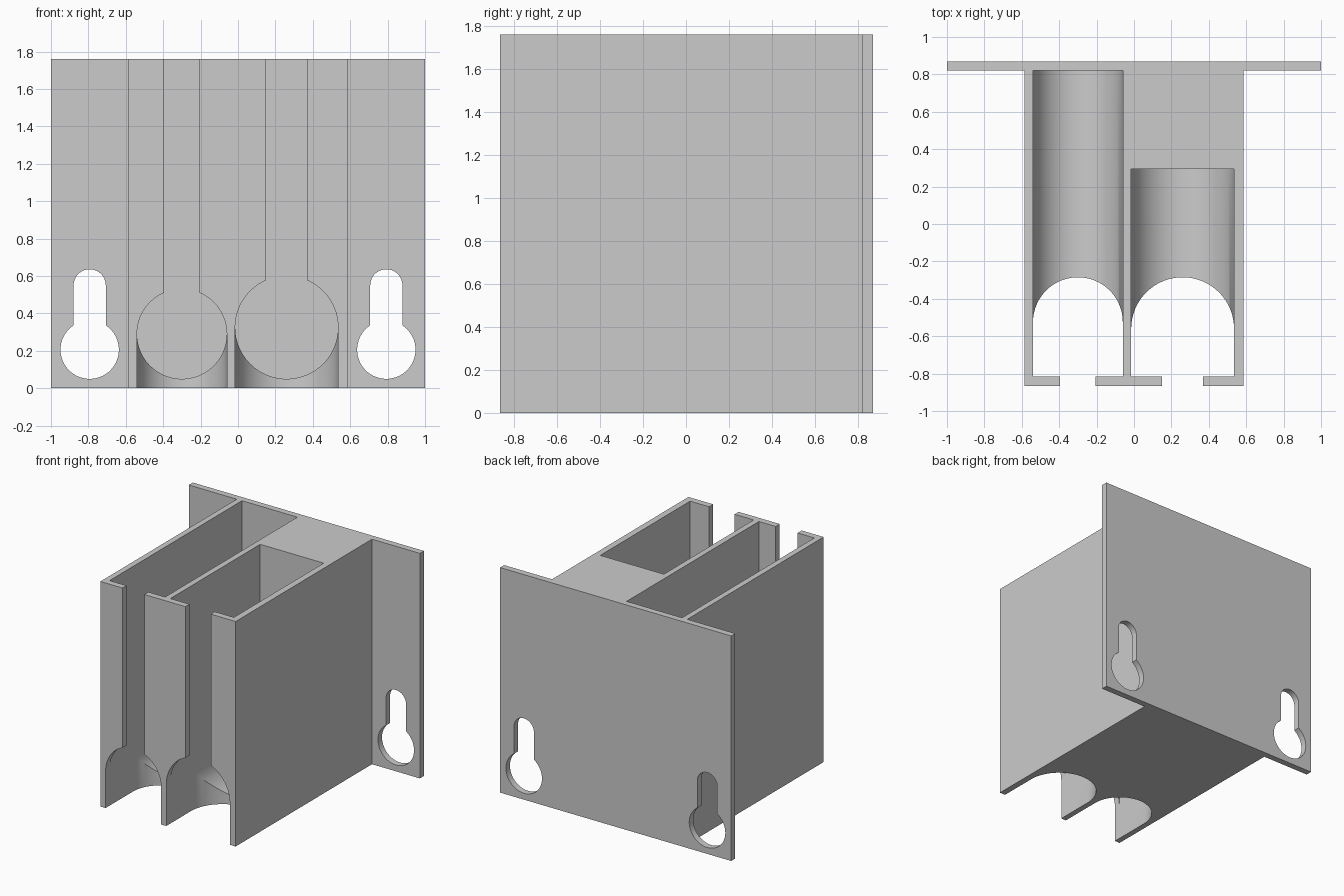
import bpy, bmesh, math
from mathutils import Vector

old = bpy.data.objects.get("Cube")
if old:
    bpy.data.objects.remove(old, do_unlink=True)

HEIGHT = 1.76
FRONT, PLATE_FRONT, BACK = -0.865, 0.82, 0.87
WALL = 0.05

grey = bpy.data.materials.new("plain grey")
grey.use_nodes = True
grey.diffuse_color = (0.6, 0.6, 0.6, 1)
grey.node_tree.nodes["Principled BSDF"].inputs["Base Color"].default_value = (0.6, 0.6, 0.6, 1)


def arc(cx, cy, r, start, end, steps=48):
    """Points on a circular arc, angles in radians."""
    return [(cx + r * math.cos(start + (end - start) * i / steps),
             cy + r * math.sin(start + (end - start) * i / steps))
            for i in range(steps + 1)]


def prism(name, outline, low, high, axis):
    """Extrude a flat outline along z (plan outline) or y (front outline)."""
    bm = bmesh.new()
    place = (lambda a, b: (a, b, low)) if axis == "z" else (lambda a, b: (a, low, b))
    face = bm.faces.new([bm.verts.new(place(a, b)) for a, b in outline])
    ext = bmesh.ops.extrude_face_region(bm, geom=[face])
    move = Vector((0, 0, high - low)) if axis == "z" else Vector((0, high - low, 0))
    bmesh.ops.translate(bm, vec=move,
                        verts=[g for g in ext["geom"] if isinstance(g, bmesh.types.BMVert)])
    bmesh.ops.recalc_face_normals(bm, faces=bm.faces)
    mesh = bpy.data.meshes.new(name)
    bm.to_mesh(mesh)
    bm.free()
    obj = bpy.data.objects.new(name, mesh)
    bpy.context.collection.objects.link(obj)
    return obj


def cut(target, cutter):
    """Subtract a cutter and discard it."""
    cutter.hide_render = True
    mod = target.modifiers.new("cut", "BOOLEAN")
    mod.operation = "DIFFERENCE"
    mod.solver = "EXACT"
    mod.object = cutter
    bpy.context.view_layer.objects.active = target
    bpy.ops.object.modifier_apply(modifier=mod.name)
    bpy.data.objects.remove(cutter, do_unlink=True)


# Holder block and wall plate as one T-shaped plan
half = 0.585
side = [(half, FRONT), (half, PLATE_FRONT), (1, PLATE_FRONT), (1, BACK)]
plan = side + [(-x, y) for x, y in reversed(side)]
holder = prism("wall_dispenser", plan, 0, HEIGHT, "z")
holder.data.materials.append(grey)

# Two bays: centre x, radius, back of bay, half width of the front slot
for cx, r, bay_back, slot in ((-0.3, 0.24, PLATE_FRONT, 0.095),
                              (0.26, 0.275, 0.295, 0.11)):
    cz = WALL + r
    top = HEIGHT + 0.2

    # Storage bay with a rounded floor
    bay = arc(cx, cz, r, math.pi, 2 * math.pi) + [(cx + r, top), (cx - r, top)]
    cut(holder, prism("bay_cutter", bay, FRONT + WALL, bay_back, "y"))

    # Finger cut-out through the floor, open at the front
    cy = -0.285 - r
    scoop = arc(cx, cy, r, 0, math.pi) + [(cx - r, -1), (cx + r, -1)]
    cut(holder, prism("scoop_cutter", scoop, -0.1, cz, "z"))

    # Arched front opening with a tall slot above it
    a = math.acos(slot / r)
    opening = (arc(cx, cz, r, 0, a, 24) + [(cx + slot, top), (cx - slot, top)]
               + arc(cx, cz, r, math.pi - a, math.pi, 24)
               + [(cx - r, cz - 0.1), (cx + r, cz - 0.1)])
    cut(holder, prism("opening_cutter", opening, -1, -0.7, "y"))

# Keyhole hanging slots in the plate
big, small, low_z, high_z = 0.156, 0.086, 0.206, 0.55
b = math.acos(small / big)
for sx in (-0.793, 0.793):
    keyhole = (arc(sx, high_z, small, 0, math.pi, 32)
               + arc(sx, low_z, big, math.pi - b, 2 * math.pi + b, 64))
    cut(holder, prism("keyhole_cutter", keyhole, 0.7, 1, "y"))

# Smooth the curved walls, keep the edges sharp
bpy.ops.object.select_all(action="DESELECT")
holder.select_set(True)
bpy.context.view_layer.objects.active = holder
bpy.ops.object.shade_smooth_by_angle(angle=math.radians(30))
